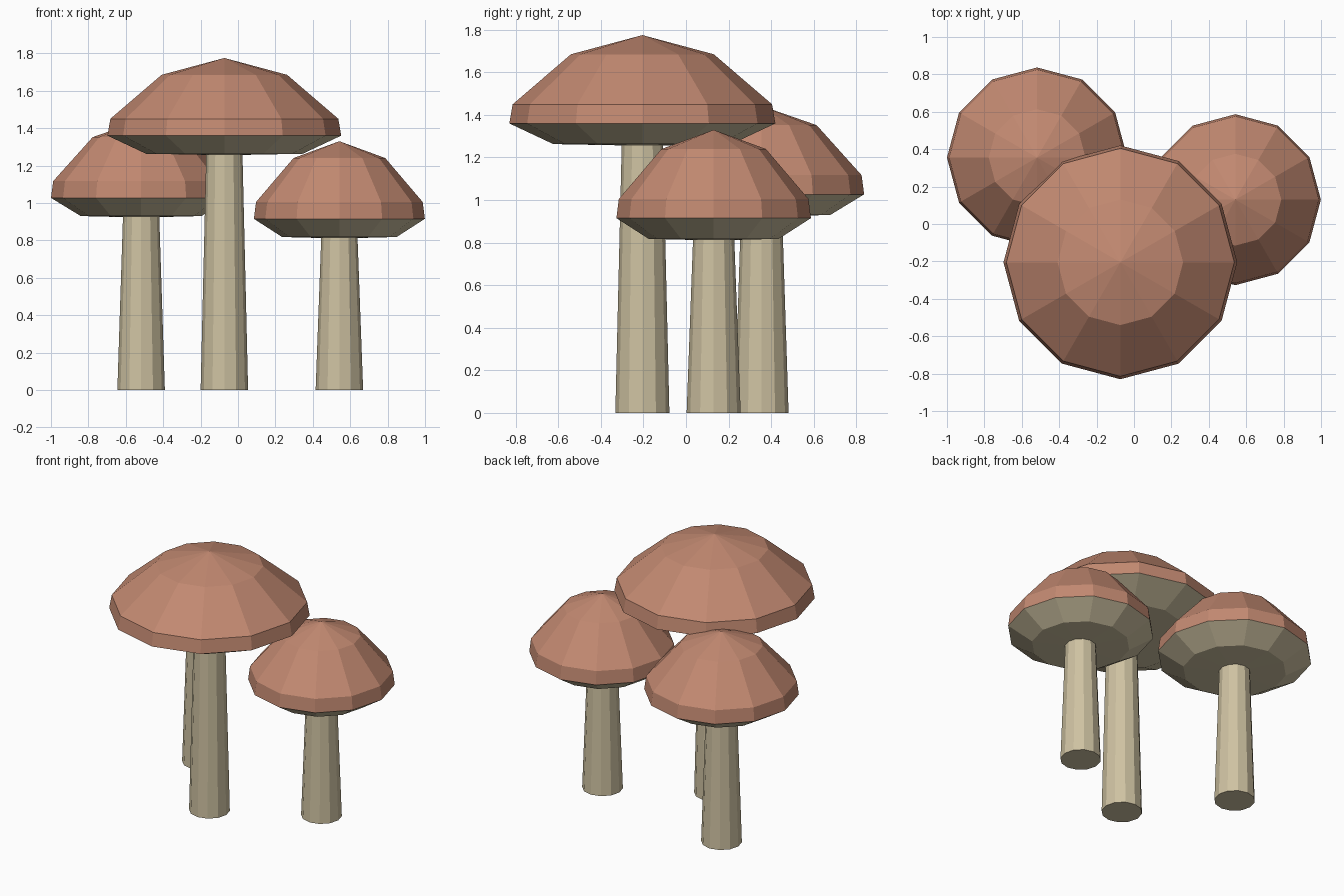
import bpy, bmesh, math

if "Cube" in bpy.data.objects:
    bpy.data.objects.remove(bpy.data.objects["Cube"])

SIDES = 12


def material(name, rgb):
    m = bpy.data.materials.new(name)
    m.diffuse_color = (*rgb, 1.0)
    m.use_nodes = True
    m.node_tree.nodes["Principled BSDF"].inputs["Base Color"].default_value = m.diffuse_color
    return m


brown = material("cap brown", (0.54, 0.25, 0.165))
cream = material("stem cream", (0.62, 0.54, 0.36))


def lathe(name, centre, profile, bands):
    """Turn a bottom-to-top (radius, z) profile; radius 0 makes a pole.
    bands holds one material per profile segment."""
    bm = bmesh.new()
    mats = list(dict.fromkeys(bands))
    rings = []
    for r, z in profile:
        n = 1 if r == 0 else SIDES
        rings.append([bm.verts.new((r * math.cos(math.tau * i / SIDES),
                                    r * math.sin(math.tau * i / SIDES), z))
                      for i in range(n)])
    for lo, hi, mat in zip(rings, rings[1:], bands):
        for i in range(SIDES):
            j = (i + 1) % SIDES
            corners = [lo[i % len(lo)], lo[j % len(lo)],
                       hi[j % len(hi)], hi[i % len(hi)]]
            face = bm.faces.new(list(dict.fromkeys(corners)))
            face.material_index = mats.index(mat)
    bmesh.ops.recalc_face_normals(bm, faces=bm.faces)
    mesh = bpy.data.meshes.new(name)
    bm.to_mesh(mesh)
    bm.free()
    for m in mats:
        mesh.materials.append(m)
    ob = bpy.data.objects.new(name, mesh)
    ob.location = (*centre, 0)
    bpy.context.collection.objects.link(ob)


def mushroom(label, centre, radius, rim_z):
    # tapered stem, tucked slightly into the cap
    lathe(label + "_stem", centre,
          [(0, 0), (0.127, 0), (0.097, rim_z - 0.10), (0, rim_z - 0.10)],
          [cream] * 3)
    # faceted cap: pale underside, then brown rim, dome and crown
    lathe(label + "_cap", centre,
          [(0, rim_z - 0.105), (radius * 0.67, rim_z - 0.097), (radius, rim_z),
           (radius * 0.975, rim_z + 0.09), (radius * 0.537, rim_z + 0.325),
           (0, rim_z + 0.415)],
          [cream] * 2 + [brown] * 3)


mushroom("tall", (-0.073, -0.205), 0.625, 1.36)
mushroom("left", (-0.518, 0.355), 0.482, 1.027)
mushroom("right", (0.542, 0.13), 0.457, 0.915)
